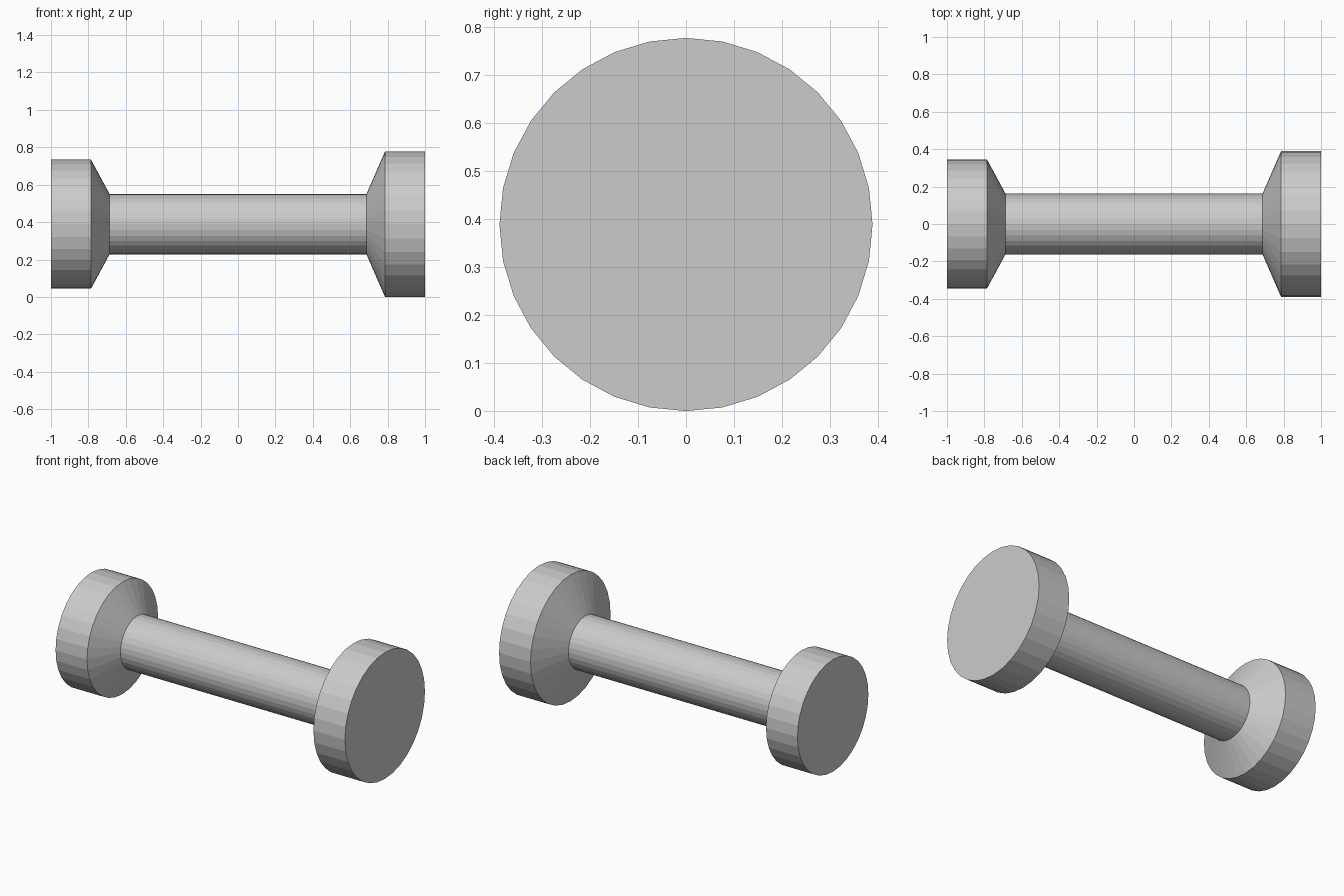
import bpy, bmesh
from math import cos, sin, tau

if "Cube" in bpy.data.objects:
    bpy.data.objects.remove(bpy.data.objects["Cube"])

SIDES = 32
AXIS_Z = 0.389

# Half-profile along x: (x, radius) - small head, neck, shaft, neck, large head
PROFILE = [
    (-1.0, 0.345), (-0.786, 0.345),
    (-0.687, 0.162), (0.687, 0.162),
    (0.786, 0.389), (1.0, 0.389),
]


def lathe_x(name, profile, sides):
    """Revolve a profile about the x axis into a closed, flat-shaded solid."""
    bm = bmesh.new()
    rings = [[bm.verts.new((x, r * sin(tau * i / sides), r * cos(tau * i / sides)))
              for i in range(sides)] for x, r in profile]
    # Side walls
    for a, b in zip(rings, rings[1:]):
        for i in range(sides):
            j = (i + 1) % sides
            bm.faces.new((a[i], a[j], b[j], b[i]))
    # End caps
    bm.faces.new(rings[0])
    bm.faces.new(rings[-1])
    bmesh.ops.recalc_face_normals(bm, faces=bm.faces)
    mesh = bpy.data.meshes.new(name)
    bm.to_mesh(mesh)
    bm.free()
    obj = bpy.data.objects.new(name, mesh)
    bpy.context.collection.objects.link(obj)
    return obj


# Turned pin with a flared head at each end
pin = lathe_x("double_headed_pin", PROFILE, SIDES)
pin.location.z = AXIS_Z
